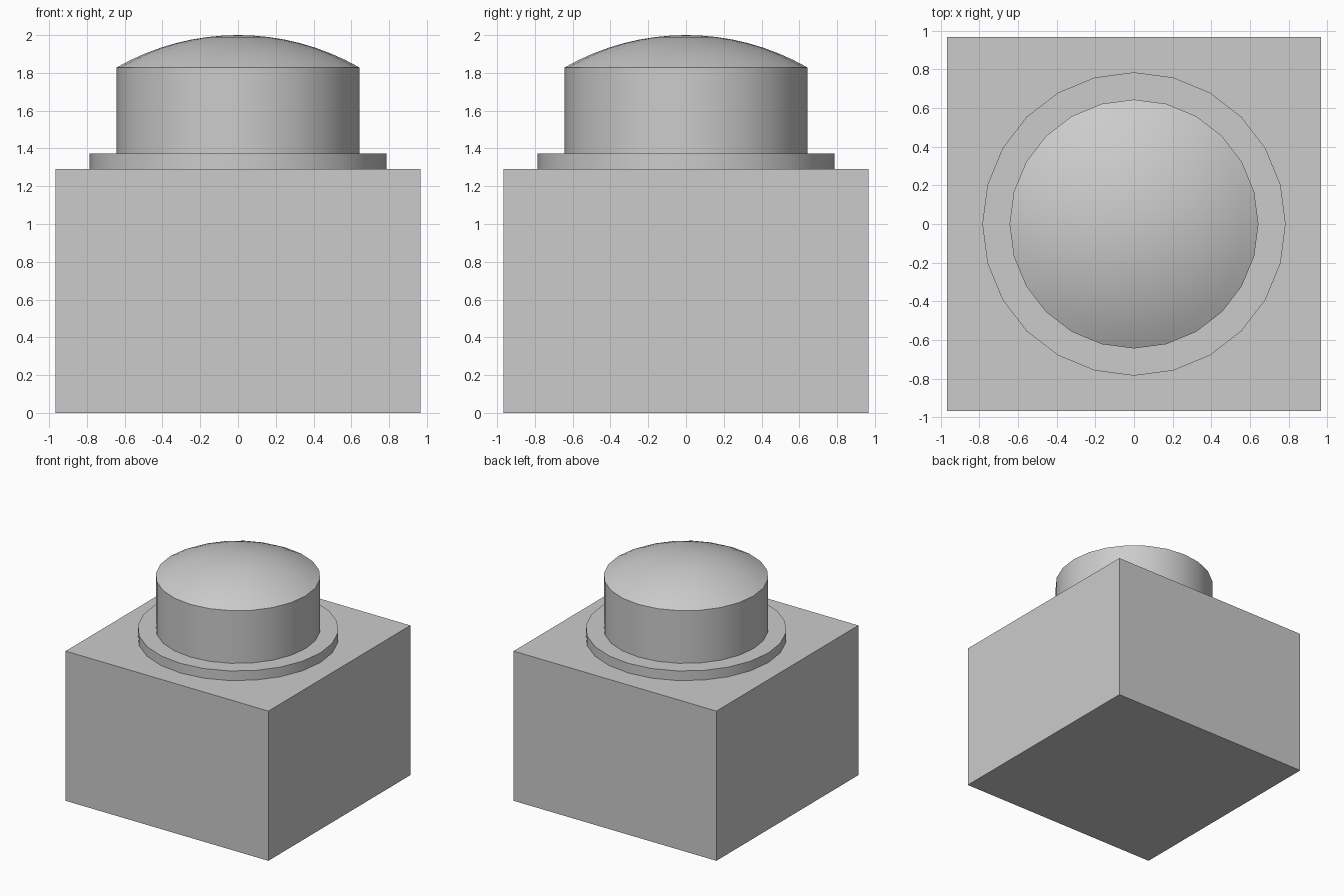
import bpy
import bmesh
import math

if "Cube" in bpy.data.objects:
    bpy.data.objects.remove(bpy.data.objects["Cube"])

SIDES = 24


def finish(name, bm, smooth=False):
    bmesh.ops.recalc_face_normals(bm, faces=bm.faces)
    mesh = bpy.data.meshes.new(name)
    bm.to_mesh(mesh)
    bm.free()
    obj = bpy.data.objects.new(name, mesh)
    bpy.context.collection.objects.link(obj)
    if smooth:
        bpy.ops.object.select_all(action='DESELECT')
        obj.select_set(True)
        bpy.context.view_layer.objects.active = obj
        bpy.ops.object.shade_smooth_by_angle(angle=math.radians(25))
    return obj


def lathe(name, profile):
    """Revolve (radius, z) points that start and end on the axis."""
    bm = bmesh.new()
    verts = [bm.verts.new((r, 0, z)) for r, z in profile]
    edges = [bm.edges.new(pair) for pair in zip(verts, verts[1:])]
    bmesh.ops.spin(bm, geom=verts + edges, cent=(0, 0, 0), axis=(0, 0, 1),
                   angle=math.tau, steps=SIDES, use_duplicate=False)
    bmesh.ops.remove_doubles(bm, verts=bm.verts, dist=1e-4)
    return finish(name, bm, smooth=True)


# Square housing
half, housing_top = 0.967, 1.291
bm = bmesh.new()
bmesh.ops.create_cube(bm, size=1)
for v in bm.verts:
    v.co = (v.co.x * 2 * half, v.co.y * 2 * half, (v.co.z + 0.5) * housing_top)
finish("housing", bm)

# Thin collar lying on the housing
collar_top = 1.374
lathe("collar", [(0, housing_top), (0.785, housing_top),
                 (0.785, collar_top), (0, collar_top)])

# Push button with a shallow spherical cap
radius, rim, top = 0.644, 1.828, 2.0
rise = top - rim
sphere_r = (radius ** 2 + rise ** 2) / (2 * rise)
cap_angle = math.asin(radius / sphere_r)
rings = 8
cap = []
for i in range(rings + 1):
    a = cap_angle * (1 - i / rings)
    cap.append((sphere_r * math.sin(a), top - sphere_r * (1 - math.cos(a))))
lathe("button", [(0, collar_top), (radius, collar_top)] + cap)
